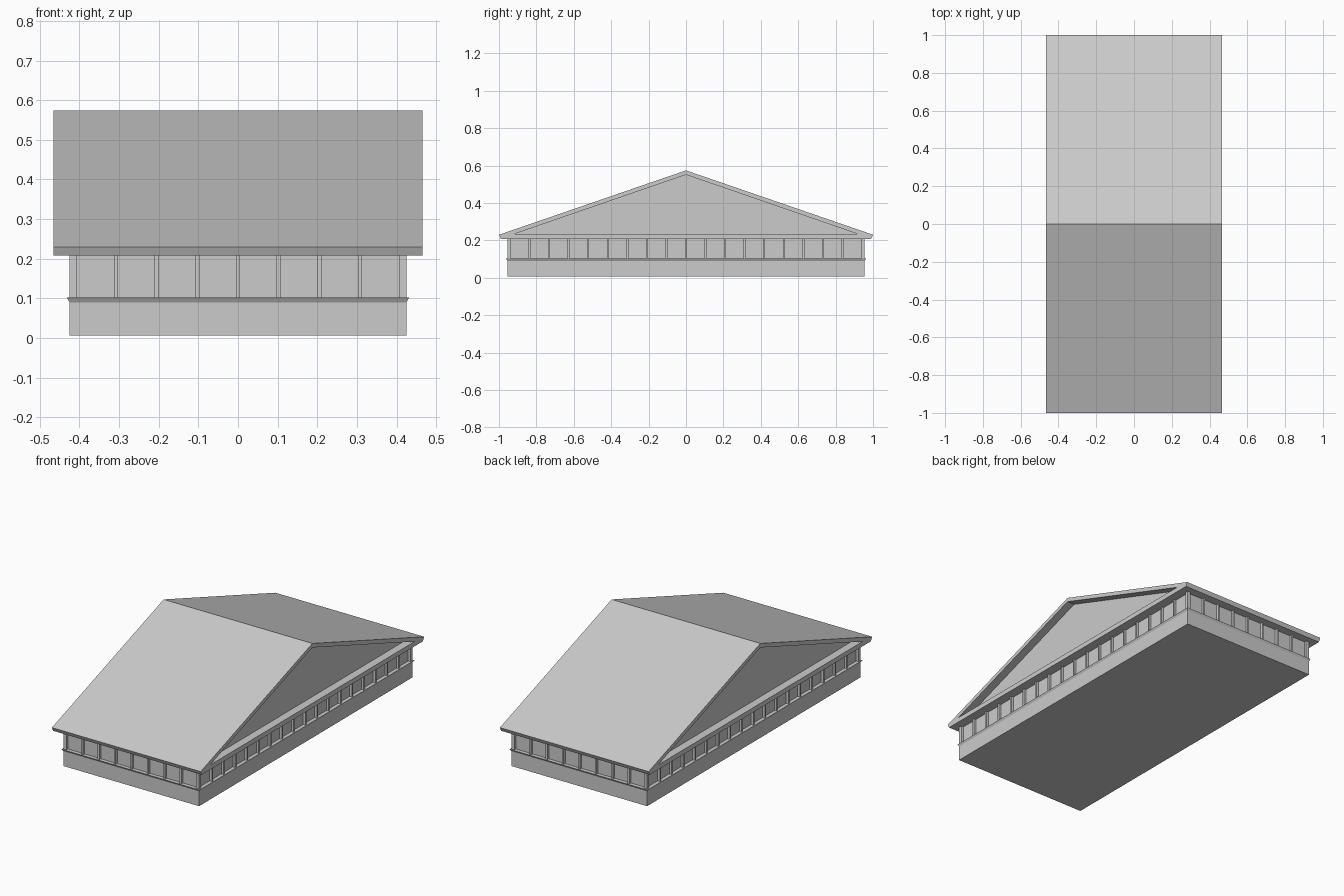
import bpy
import bmesh

if "Cube" in bpy.data.objects:
    bpy.data.objects.remove(bpy.data.objects["Cube"])


def make_object(name, bm):
    bmesh.ops.recalc_face_normals(bm, faces=bm.faces[:])
    mesh = bpy.data.meshes.new(name)
    bm.to_mesh(mesh)
    bm.free()
    obj = bpy.data.objects.new(name, mesh)
    bpy.context.collection.objects.link(obj)
    return obj


def add_box(bm, x0, x1, y0, y1, z0, z1, flare=0.0):
    """Box whose top edge may flare outward."""
    lo = [(x0, y0), (x1, y0), (x1, y1), (x0, y1)]
    f = flare
    hi = [(x0 - f, y0 - f), (x1 + f, y0 - f), (x1 + f, y1 + f), (x0 - f, y1 + f)]
    a = [bm.verts.new((x, y, z0)) for x, y in lo]
    b = [bm.verts.new((x, y, z1)) for x, y in hi]
    bm.faces.new(a)
    bm.faces.new(b)
    for i in range(4):
        j = (i + 1) % 4
        bm.faces.new((a[i], a[j], b[j], b[i]))


def box(name, hx, hy, z0, z1, flare=0.0):
    bm = bmesh.new()
    add_box(bm, -hx, hx, -hy, hy, z0, z1, flare)
    return make_object(name, bm)


def prism(name, profile, x0, x1):
    """Extrude a y-z profile along x."""
    bm = bmesh.new()
    face = bm.faces.new([bm.verts.new((x0, y, z)) for y, z in profile])
    ext = bmesh.ops.extrude_face_region(bm, geom=[face])["geom"]
    verts = [v for v in ext if isinstance(v, bmesh.types.BMVert)]
    bmesh.ops.translate(bm, verts=verts, vec=(x1 - x0, 0, 0))
    return make_object(name, bm)


HX, HY = 0.425, 0.955      # outer face of base and piers
WX, WY = 0.411, 0.941      # recessed wall

# plinth, ledge and recessed wall
box("base", HX, HY, 0.006, 0.092)
box("ledge", HX, HY, 0.090, 0.102, flare=0.007)
box("wall", WX, WY, 0.095, 0.213)

# thin piers dividing the wall into bays
bm = bmesh.new()
W = 0.005
for i in range(1, 8):
    x = -WX + 2 * WX * i / 8
    for s in (-1, 1):
        y0, y1 = sorted((s * (WY - 0.01), s * HY))
        add_box(bm, x - W, x + W, y0, y1, 0.1, 0.212)
for i in range(1, 18):
    y = -WY + 2 * WY * i / 18
    for s in (-1, 1):
        x0, x1 = sorted((s * (WX - 0.01), s * HX))
        add_box(bm, x0, x1, y - W, y + W, 0.1, 0.212)
for sx in (-1, 1):
    for sy in (-1, 1):
        x0, x1 = sorted((sx * (WX - 0.005), sx * HX))
        y0, y1 = sorted((sy * (WY - 0.005), sy * HY))
        add_box(bm, x0, x1, y0, y1, 0.1, 0.212)
make_object("piers", bm)

# gabled roof with overhanging eaves
roof = prism("roof", [(-0.99, 0.208), (0.99, 0.208), (1.0, 0.230),
                      (0.0, 0.574), (-1.0, 0.230)], -0.466, 0.466)

# recessed triangular pediments at both gable ends
for s, side in ((-1, "left"), (1, "right")):
    x0, x1 = sorted((s * 0.42, s * 0.6))
    cutter = prism("pediment_cutter_" + side,
                   [(-0.915, 0.235), (0.915, 0.235), (0.0, 0.551)], x0, x1)
    cutter.hide_render = True
    cutter.hide_set(True)
    mod = roof.modifiers.new("pediment_" + side, 'BOOLEAN')
    mod.operation = 'DIFFERENCE'
    mod.solver = 'EXACT'
    mod.object = cutter
